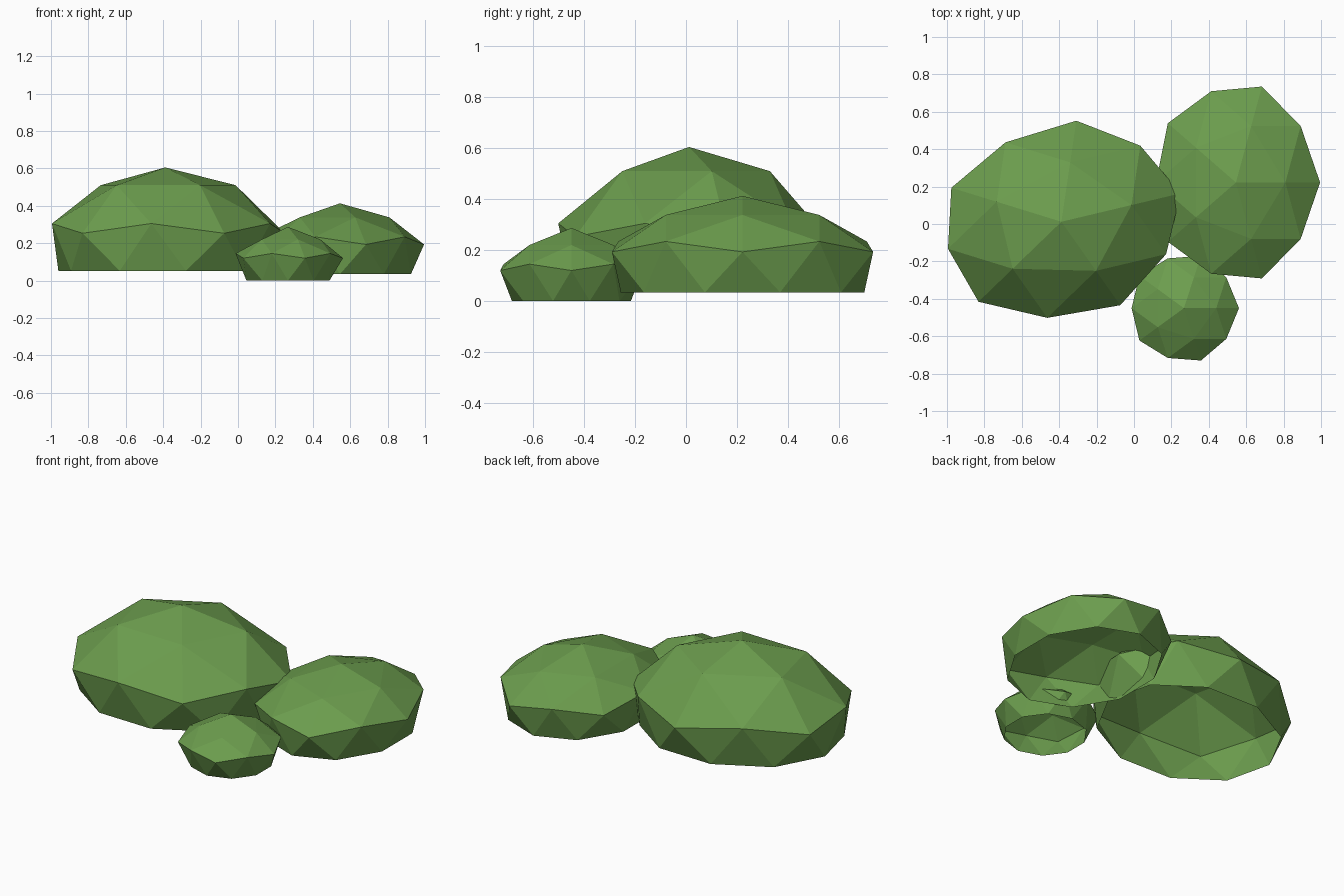
import bpy, bmesh, math
from mathutils import Matrix

if "Cube" in bpy.data.objects:
    bpy.data.objects.remove(bpy.data.objects["Cube"])

green = bpy.data.materials.new("leaf green")
green.diffuse_color = (0.148, 0.335, 0.075, 1.0)
green.use_nodes = True
green.node_tree.nodes["Principled BSDF"].inputs["Base Color"].default_value = green.diffuse_color


def bush(name, centre, radii, turn, levels, tuck):
    """Open-bottomed low-poly dome: an icosphere's upper half, rim tucked in.
    levels = heights of apex, crown ring, high ring, low ring, rim."""
    bm = bmesh.new()
    bmesh.ops.create_icosphere(bm, subdivisions=2, radius=1)
    bmesh.ops.delete(bm, geom=[v for v in bm.verts if v.co.z < -0.1],
                     context='VERTS')
    steps = (0.93, 0.7, 0.49, 0.2)
    for v in bm.verts:
        ring = sum(v.co.z < s for s in steps)
        k = tuck if ring == 4 else 1.0
        v.co = (v.co.x * radii[0] * k, v.co.y * radii[1] * k, levels[ring])
    bm.transform(Matrix.Translation((centre[0], centre[1], 0))
                 @ Matrix.Rotation(turn, 4, 'Z'))
    me = bpy.data.meshes.new(name)
    bm.to_mesh(me)
    bm.free()
    me.materials.append(green)
    bpy.context.collection.objects.link(bpy.data.objects.new(name, me))


# Three overlapping bushes
bush("large_bush", (-0.388, 0.012), (0.733, 0.596), math.radians(13.4),
     (0.605, 0.51, 0.305, 0.253, 0.052), 0.794)
bush("medium_bush", (0.545, 0.222), (0.503, 0.603), 0.0,
     (0.413, 0.338, 0.234, 0.193, 0.034), 0.793)
bush("small_bush", (0.267, -0.45), (0.329, 0.329), 0.0,
     (0.287, 0.22, 0.145, 0.12, 0.0), 0.71)
